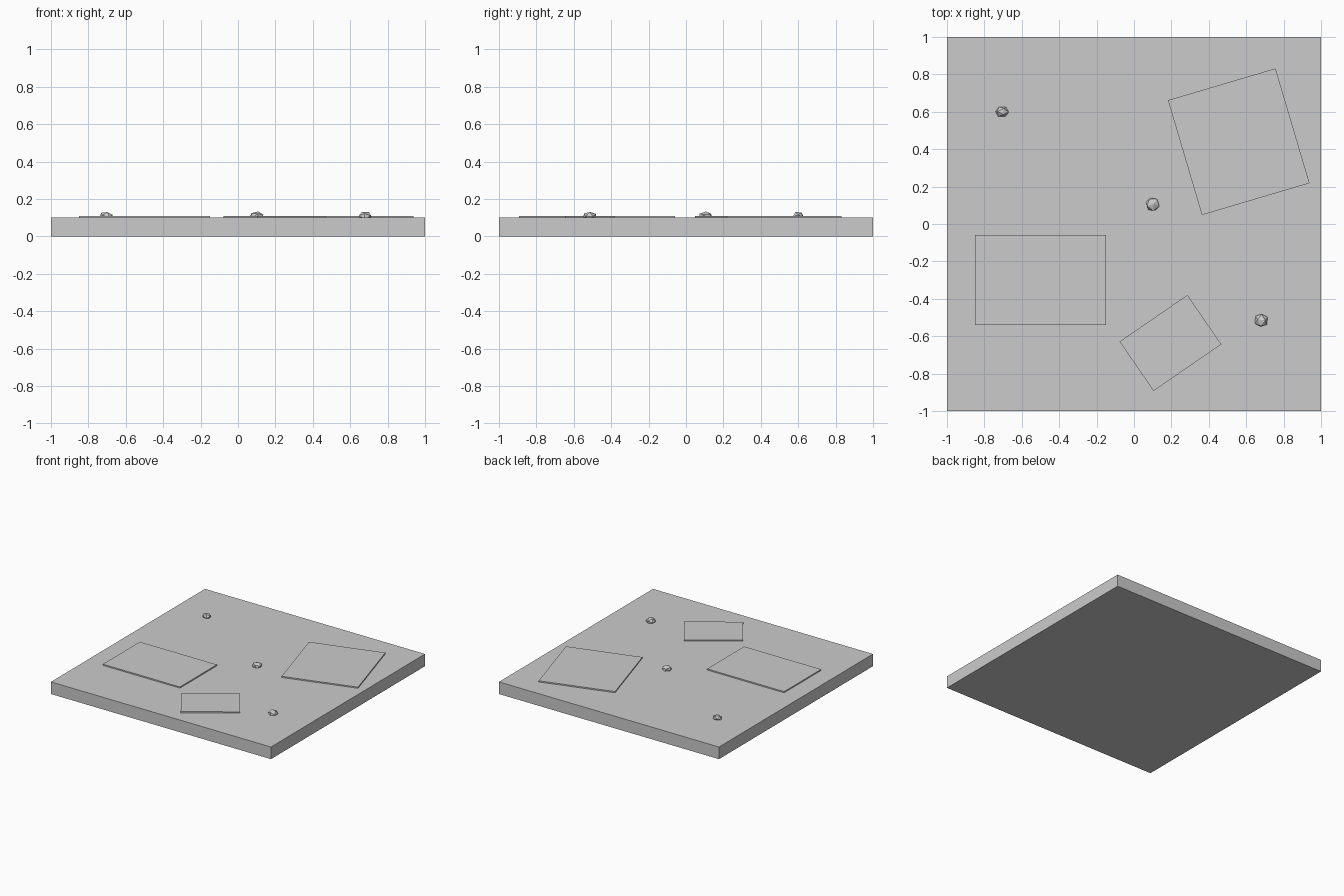
import bpy
import math
from mathutils import Matrix

if "Cube" in bpy.data.objects:
    bpy.data.objects.remove(bpy.data.objects["Cube"])


def material(name, color):
    mat = bpy.data.materials.new(name)
    mat.diffuse_color = (*color, 1)
    mat.use_nodes = True
    mat.node_tree.nodes["Principled BSDF"].inputs["Base Color"].default_value = mat.diffuse_color
    return mat


STONE = material("stone grey", (0.6, 0.6, 0.6))
TOP = 0.10  # height of the slab surface


def box(name, x, y, z, size, angle=0):
    bpy.ops.mesh.primitive_cube_add(size=1, location=(x, y, z), rotation=(0, 0, angle))
    obj = bpy.context.object
    obj.name = name
    obj.scale = size
    obj.data.materials.append(STONE)


def pebble(name, x, y, size, tilt):
    bpy.ops.mesh.primitive_ico_sphere_add(subdivisions=1, radius=0.5, location=(x, y, TOP + 0.008))
    obj = bpy.context.object
    obj.name = name
    # tilt the faceted stone first, then flatten it
    turn = Matrix.Rotation(tilt[2], 4, 'Z') @ Matrix.Rotation(tilt[1], 4, 'Y') @ Matrix.Rotation(tilt[0], 4, 'X')
    obj.data.transform(Matrix.Diagonal((*size, 1)) @ turn)
    obj.data.materials.append(STONE)


# ground slab
box("ground_slab", 0, 0, TOP / 2, (2, 2, TOP))

# thin paving plates lying on the slab
plates = [
    ("left_plate", -0.50, -0.30, 0.70, 0.48, 0),
    ("right_plate", 0.56, 0.44, 0.60, 0.64, math.radians(16.5)),
    ("front_plate", 0.195, -0.636, 0.44, 0.32, math.radians(34.5)),
]
for name, x, y, w, d, angle in plates:
    box(name, x, y, TOP + 0.004, (w, d, 0.012), angle)

# small faceted pebbles, half sunk into the slab
pebble("back_pebble", -0.705, 0.60, (0.075, 0.06, 0.052), (0.55, 0.1, 0.2))
pebble("middle_pebble", 0.10, 0.105, (0.078, 0.078, 0.052), (0.1, 0.15, 0.94))
pebble("front_pebble", 0.68, -0.515, (0.076, 0.076, 0.052), (0.3, 0.5, 0.6))
